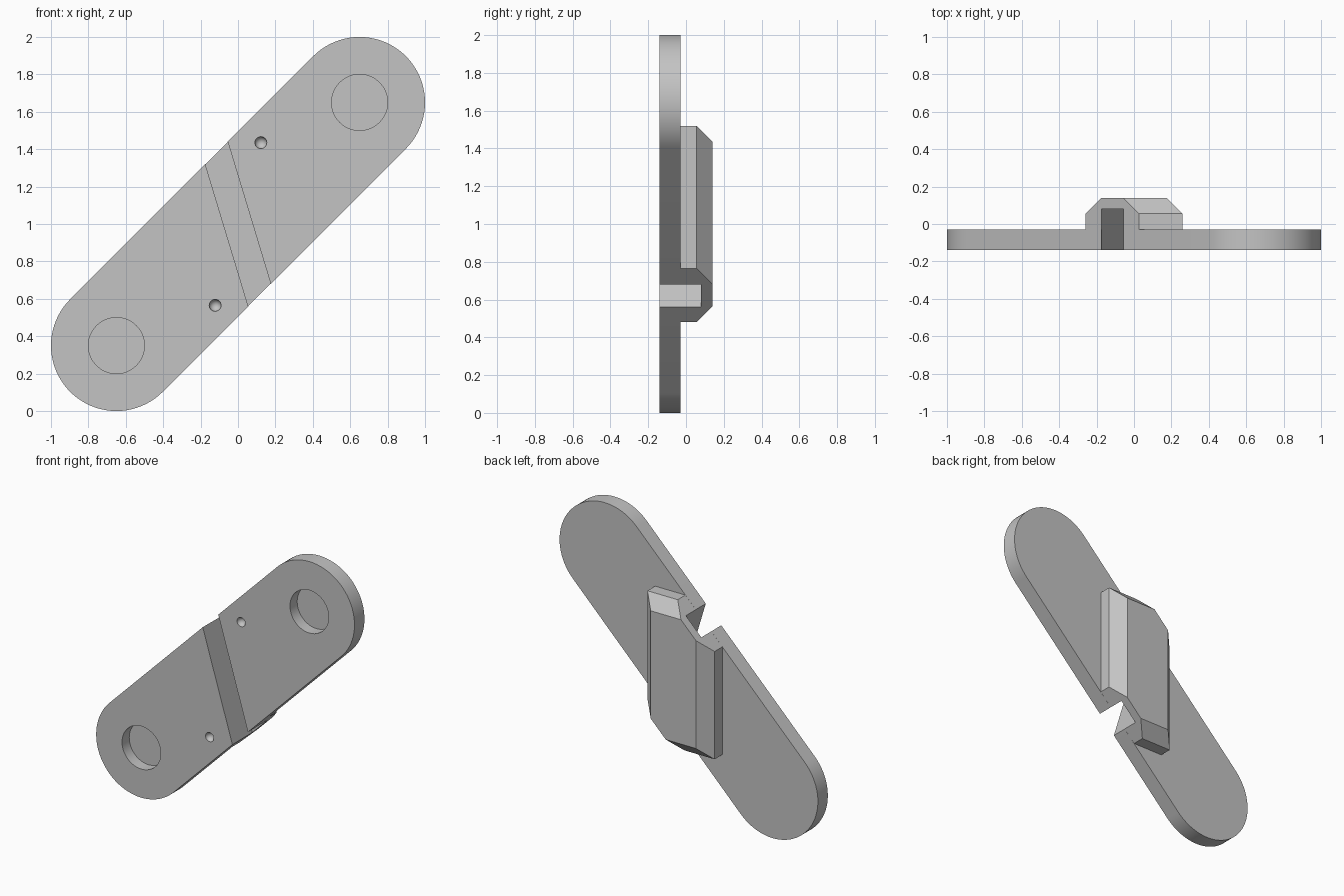
import bpy, bmesh
from math import pi, cos, sin, radians
from mathutils import Vector, Matrix

cube = bpy.data.objects.get("Cube")
if cube:
    bpy.data.objects.remove(cube, do_unlink=True)

FRONT, PLATE_BACK, SHOULDER, BACK = -0.14, -0.03, 0.055, 0.14
RADIUS, CHAMFER = 0.35, 0.085
CENTRE = Vector((0, 0, 1))

grey = bpy.data.materials.new("plain grey")
grey.use_nodes = True
grey.diffuse_color = (0.55, 0.55, 0.55, 1)
grey.node_tree.nodes["Principled BSDF"].inputs["Base Color"].default_value = (0.55, 0.55, 0.55, 1)


def finish(bm, name):
    """Turn a bmesh into a named object."""
    bmesh.ops.recalc_face_normals(bm, faces=bm.faces)
    mesh = bpy.data.meshes.new(name)
    bm.to_mesh(mesh)
    bm.free()
    mesh.materials.append(grey)
    obj = bpy.data.objects.new(name, mesh)
    bpy.context.collection.objects.link(obj)
    return obj


def prism(name, outline, y0, y1):
    """Extrude an x-z outline along y."""
    bm = bmesh.new()
    face = bm.faces.new([bm.verts.new((x, y0, z)) for x, z in outline])
    extruded = bmesh.ops.extrude_face_region(bm, geom=[face])["geom"]
    moved = [v for v in extruded if isinstance(v, bmesh.types.BMVert)]
    bmesh.ops.translate(bm, verts=moved, vec=(0, y1 - y0, 0))
    return finish(bm, name)


def circle(x, z, r, start=0, sweep=2 * pi, steps=48, closed=True):
    count = steps if closed else steps + 1
    return [(x + r * cos(start + sweep * i / steps), z + r * sin(start + sweep * i / steps))
            for i in range(count)]


def combine(target, tool, operation):
    """Apply a boolean and discard the tool."""
    mod = target.modifiers.new(operation, 'BOOLEAN')
    mod.operation, mod.object, mod.solver = operation, tool, 'EXACT'
    bpy.context.view_layer.objects.active = target
    bpy.ops.object.modifier_apply(modifier=mod.name)
    bpy.data.objects.remove(tool, do_unlink=True)


# Diagonal plate with round ends
plate = prism("link_plate",
              circle(0.65, 1.65, RADIUS, -pi / 4, pi, 40, False)
              + circle(-0.65, 0.35, RADIUS, 3 * pi / 4, pi, 40, False),
              FRONT, PLATE_BACK)

# Upright chamfered block on the back, trimmed to the plate's long edges
bm = bmesh.new()
bmesh.ops.create_cube(bm, size=1)
depth = SHOULDER - (PLATE_BACK - 0.04)
bmesh.ops.transform(bm, verts=bm.verts, matrix=(
    Matrix.Translation((0, SHOULDER - depth / 2, 1)) @ Matrix.Diagonal((0.52, depth, 1.04, 1))))
bm.faces.ensure_lookup_table()
bm.normal_update()
cap = max(bm.faces, key=lambda f: f.normal.y)
top = bmesh.ops.extrude_discrete_faces(bm, faces=[cap])["faces"][0]
for v in top.verts:
    v.co.x -= CHAMFER if v.co.x > 0 else -CHAMFER
    v.co.z -= CHAMFER if v.co.z > 1 else -CHAMFER
    v.co.y = BACK
for side in (1, -1):
    normal = Vector((-side, 0, side)).normalized()
    cut = bmesh.ops.bisect_plane(bm, geom=bm.verts[:] + bm.edges[:] + bm.faces[:],
                                 plane_co=CENTRE + normal * (RADIUS - 0.0005),
                                 plane_no=normal, clear_outer=True)
    rim = [e for e in cut["geom_cut"] if isinstance(e, bmesh.types.BMEdge)]
    bmesh.ops.holes_fill(bm, edges=rim)
block = finish(bm, "back_block")
combine(plate, block, 'UNION')

# Slanted slot across the front
half, run, rise = 0.06, 0.23, 0.76
slot = prism("slot_cutter",
             [(s * half - t * run, 1 + s * half + t * rise)
              for s, t in ((-1, -1), (1, -1), (1, 1), (-1, 1))],
             FRONT - 0.1, 0.08)
combine(plate, slot, 'DIFFERENCE')

# Round end pockets and small dimples
for side in (1, -1):
    pocket = prism("pocket_cutter", circle(side * 0.65, 1 + side * 0.65, 0.15),
                   FRONT - 0.1, FRONT + 0.08)
    combine(plate, pocket, 'DIFFERENCE')
    bm = bmesh.new()
    bmesh.ops.create_uvsphere(bm, u_segments=24, v_segments=12, radius=0.032,
                              matrix=Matrix.Translation((side * 0.122, FRONT, 1 + side * 0.435)))
    combine(plate, finish(bm, "dimple_cutter"), 'DIFFERENCE')

bpy.ops.object.select_all(action='DESELECT')
plate.select_set(True)
bpy.context.view_layer.objects.active = plate
bpy.ops.object.shade_smooth_by_angle(angle=radians(30))
